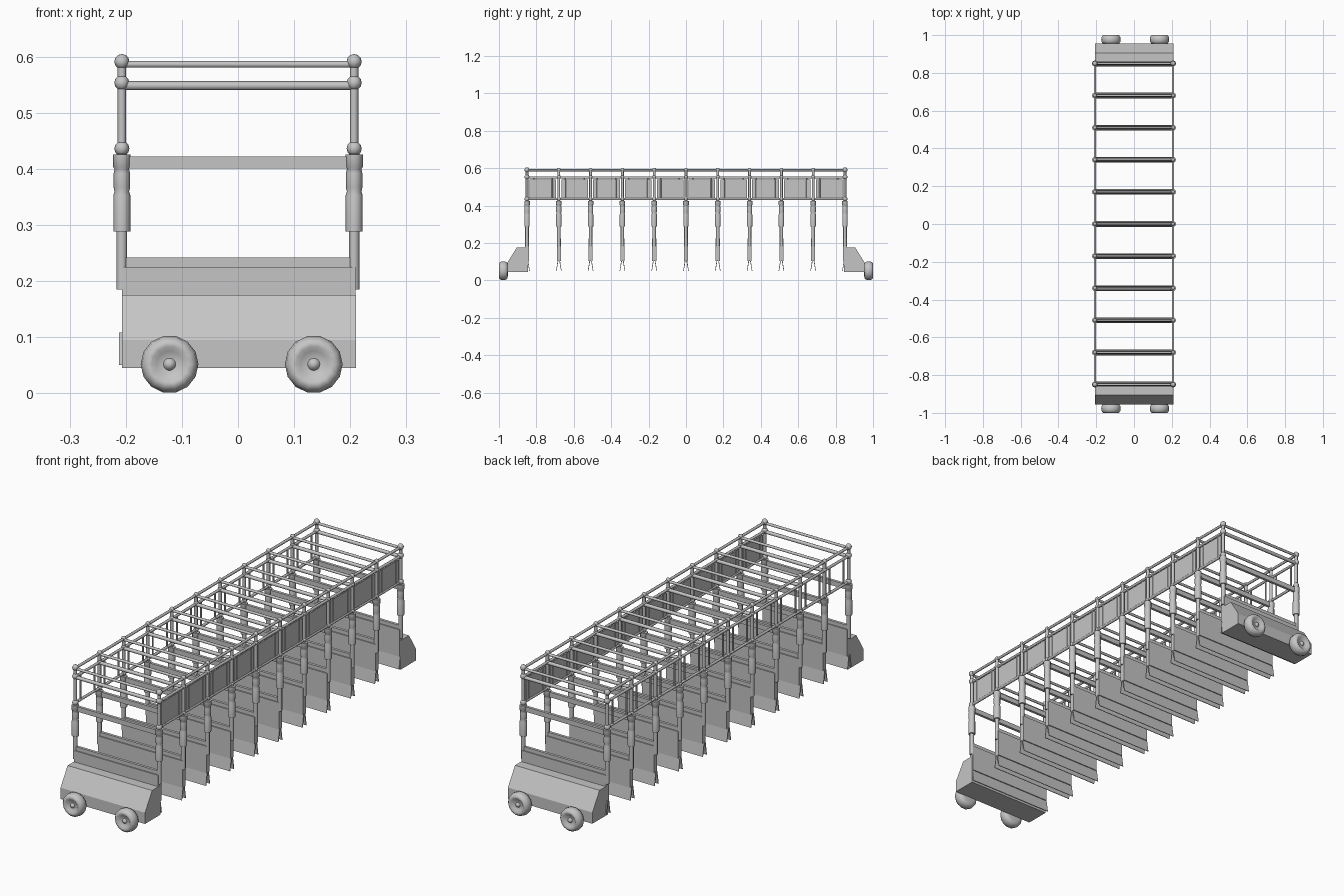
import bpy, bmesh, math
from mathutils import Vector, Matrix

cube = bpy.data.objects.get("Cube")
if cube:
    bpy.data.objects.remove(cube, do_unlink=True)

grey = bpy.data.materials.new("light grey metal")
grey.use_nodes = True
colour = (0.56, 0.56, 0.56, 1)
grey.diffuse_color = colour
grey.node_tree.nodes["Principled BSDF"].inputs["Base Color"].default_value = colour

SIDE = 0.207          # half width between the two rows of posts
BAY = 0.17            # spacing of the frames
STATIONS = [BAY * i for i in range(-5, 6)]
END = STATIONS[-1]


def finish(bm, name, smooth=False):
    bmesh.ops.recalc_face_normals(bm, faces=bm.faces)
    mesh = bpy.data.meshes.new(name)
    bm.to_mesh(mesh)
    bm.free()
    mesh.materials.append(grey)
    obj = bpy.data.objects.new(name, mesh)
    bpy.context.collection.objects.link(obj)
    if smooth:
        bpy.ops.object.select_all(action='DESELECT')
        obj.select_set(True)
        bpy.context.view_layer.objects.active = obj
        bpy.ops.object.shade_smooth_by_angle(angle=math.radians(50))
    return obj


def add_box(bm, low, high):
    low, high = Vector(low), Vector(high)
    matrix = Matrix.Translation((low + high) / 2) @ Matrix.Diagonal((*(high - low), 1))
    bmesh.ops.create_cube(bm, size=1, matrix=matrix)


def add_rod(bm, start, end, radius, sides=8):
    start, end = Vector(start), Vector(end)
    axis = end - start
    matrix = Matrix.Translation((start + end) / 2) @ axis.to_track_quat('Z', 'Y').to_matrix().to_4x4()
    bmesh.ops.create_cone(bm, cap_ends=True, segments=sides, radius1=radius,
                          radius2=radius, depth=axis.length, matrix=matrix)


def add_ball(bm, centre, radius):
    bmesh.ops.create_uvsphere(bm, u_segments=8, v_segments=6, radius=radius,
                              matrix=Matrix.Translation(centre))


def add_lathe(bm, profile, matrix, sides):
    """Revolve (radius, height) points around the local z axis."""
    rings = []
    for r, h in profile:
        angles = [math.tau * k / sides for k in range(sides)]
        rings.append([bm.verts.new(matrix @ Vector((r * math.cos(a), r * math.sin(a), h)))
                      for a in angles])
    for lower, upper in zip(rings, rings[1:]):
        for k in range(sides):
            n = (k + 1) % sides
            bm.faces.new((lower[k], lower[n], upper[n], upper[k]))
    bm.faces.new(rings[0])
    bm.faces.new(rings[-1])


def add_prism(bm, profile, x0, x1):
    """Extrude a (y, z) outline across the width."""
    a = [bm.verts.new((x0, y, z)) for y, z in profile]
    b = [bm.verts.new((x1, y, z)) for y, z in profile]
    bm.faces.new(a)
    bm.faces.new(b)
    for k in range(len(a)):
        n = (k + 1) % len(a)
        bm.faces.new((a[k], a[n], b[n], b[k]))


# Upright posts with padded sleeves
sleeve = [(0.009, 0.288), (0.015, 0.288), (0.015, 0.353), (0.013, 0.359),
          (0.0145, 0.366), (0.0145, 0.392), (0.013, 0.4), (0.0155, 0.403),
          (0.0155, 0.425), (0.008, 0.426)]
posts, sleeves, joints = bmesh.new(), bmesh.new(), bmesh.new()
for y in STATIONS:
    at_end = abs(y) > END - 0.01
    for x in (-SIDE, SIDE):
        add_rod(posts, (x, y, 0.185), (x, y, 0.3), 0.0095)
        add_rod(posts, (x, y, 0.42), (x, y, 0.59), 0.0075)
        add_lathe(sleeves, sleeve, Matrix.Translation((x, y, 0)), 10)
        for z in (0.591, 0.553, 0.436):
            add_ball(joints, (x, y, z), 0.0135 if at_end else 0.0105)
finish(posts, "upright_posts", True)
finish(sleeves, "post_sleeves", True)
finish(joints, "rail_joints", True)

# Long rails along both sides
rails = bmesh.new()
for x in (-SIDE, SIDE):
    for z in (0.589, 0.55, 0.435):
        add_rod(rails, (x, -END, z), (x, END, z), 0.006)
finish(rails, "side_rails", True)

# Cross bars joining the two sides at every frame
bars, beams = bmesh.new(), bmesh.new()
for y in STATIONS:
    add_rod(bars, (-SIDE, y, 0.586), (SIDE, y, 0.586), 0.006)
    add_rod(bars, (-SIDE, y, 0.548), (SIDE, y, 0.548), 0.008)
    add_box(beams, (-SIDE, y - 0.006, 0.4), (SIDE, y + 0.006, 0.422))
finish(bars, "cross_bars", True)
finish(beams, "cross_beams")

# Thin uprights between the rails, and boards on the left side
uprights, boards = bmesh.new(), bmesh.new()
for y in STATIONS[:-1]:
    for offset in (0.035, BAY - 0.035):
        for x in (-SIDE, SIDE):
            add_rod(uprights, (x, y + offset, 0.435), (x, y + offset, 0.55), 0.004, 6)
    add_box(boards, (SIDE - 0.002, y + 0.014, 0.44), (SIDE + 0.002, y + BAY - 0.014, 0.54))
finish(uprights, "thin_uprights", True)
finish(boards, "side_boards")

# Barrier panels with a splayed skirt at the foot
barriers, skirts = bmesh.new(), bmesh.new()
for y in STATIONS:
    add_box(barriers, (-SIDE, y - 0.011, 0.105), (0.209, y + 0.011, 0.225))
    add_box(barriers, (-0.2, y - 0.006, 0.225), (0.2, y + 0.006, 0.242))
    for s in (-1, 1):
        add_prism(skirts, [(y + s * 0.002, 0.108), (y + s * 0.006, 0.108),
                           (y + s * 0.015, 0.05), (y + s * 0.012, 0.05)], -0.212, 0.209)
finish(barriers, "barrier_panels")
finish(skirts, "barrier_skirts")

# Wedge-shaped wheel carriers at both ends
outline = [(0.845, 0.045), (0.955, 0.045), (0.955, 0.095), (0.905, 0.175), (0.845, 0.175)]
for s, name in ((-1, "front_carrier"), (1, "back_carrier")):
    bm = bmesh.new()
    add_prism(bm, [(s * y, z) for y, z in outline], -SIDE, 0.21)
    finish(bm, name)

# Wheels with a rounded tyre, dished face and small hub
tyre = [(0.03, 0), (0.043, 0.002), (0.05, 0.012), (0.0515, 0.025), (0.049, 0.038),
        (0.041, 0.047), (0.032, 0.047), (0.024, 0.04), (0.011, 0.038),
        (0.008, 0.043), (0.003, 0.046)]
for s, end in ((-1, "front"), (1, "back")):
    for x, side in ((-0.122, "right"), (0.135, "left")):
        bm = bmesh.new()
        place = Matrix.Translation((x, s * 0.953, 0.0515)) @ Matrix.Rotation(-s * math.pi / 2, 4, 'X')
        add_lathe(bm, tyre, place, 14)
        finish(bm, f"{end}_{side}_wheel", True)
